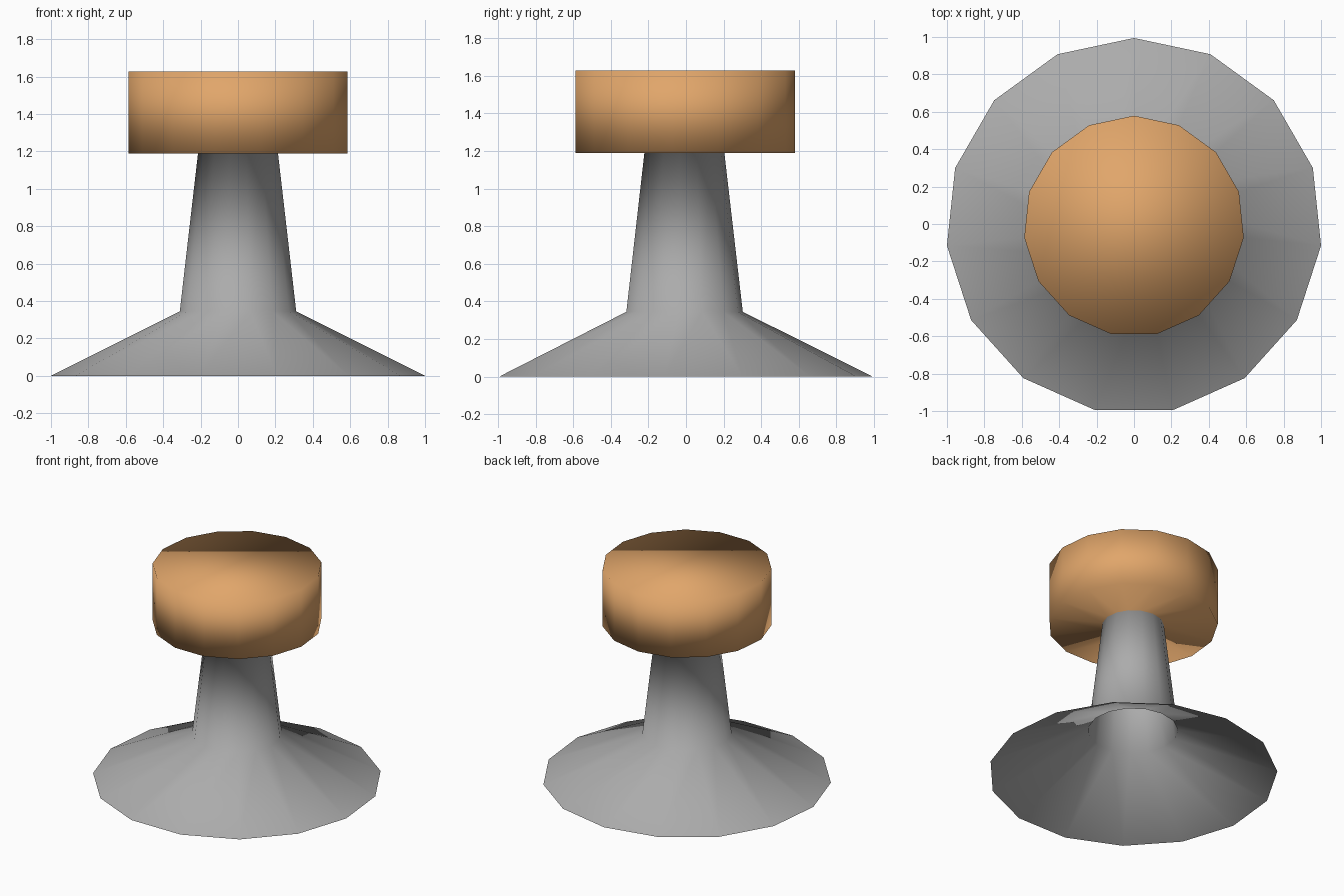
import bpy
import bmesh
from math import cos, sin, pi

SIDES = 15
Y_SHIFT = -0.011

cube = bpy.data.objects.get("Cube")
if cube:
    bpy.data.objects.remove(cube, do_unlink=True)


def make_material(name, rgb):
    mat = bpy.data.materials.new(name)
    mat.use_nodes = True
    mat.diffuse_color = (*rgb, 1)
    mat.node_tree.nodes["Principled BSDF"].inputs["Base Color"].default_value = (*rgb, 1)
    return mat


grey = make_material("metal_grey", (0.41, 0.41, 0.41))
orange = make_material("warm_orange", (0.75, 0.38, 0.145))

# Profile (radius, height): open flared foot, tapered stem, wide head
profile = [(1.0055, 0), (0.313, 0.345), (0.215, 1.19), (0.59, 1.19), (0.59, 1.627)]
HEAD_START = 2  # bands from this ring upward belong to the head

bm = bmesh.new()
rings = []
for radius, z in profile:
    angles = [pi / 2 + 2 * pi * i / SIDES for i in range(SIDES)]
    rings.append([bm.verts.new((radius * cos(a), radius * sin(a) + Y_SHIFT, z))
                  for a in angles])

# Skin the rings, facing outward
for band, (low, high) in enumerate(zip(rings, rings[1:])):
    for i in range(SIDES):
        j = (i + 1) % SIDES
        face = bm.faces.new((low[i], low[j], high[j], high[i]))
        face.material_index = int(band >= HEAD_START)

# Head top
top = bm.faces.new(rings[-1])
top.material_index = 1

# The whole surface is smoothly shaded as one skin
for face in bm.faces:
    face.smooth = True

mesh = bpy.data.meshes.new("flared_knob")
bm.to_mesh(mesh)
bm.free()
mesh.materials.append(grey)
mesh.materials.append(orange)
knob = bpy.data.objects.new("flared_knob", mesh)
bpy.context.collection.objects.link(knob)
